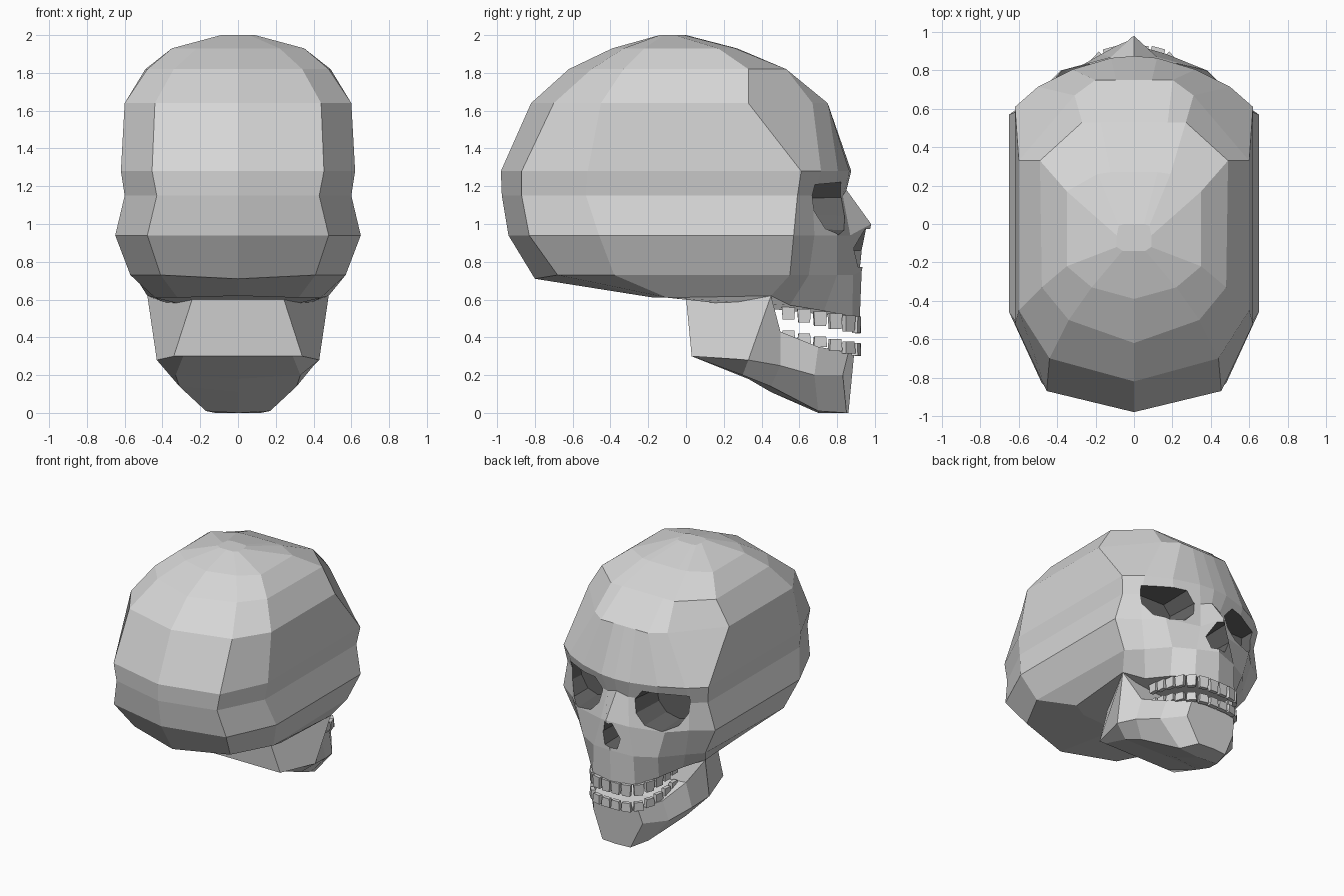
import bpy, bmesh, math
from mathutils import Matrix, Vector

cube = bpy.data.objects.get("Cube")
if cube:
    bpy.data.objects.remove(cube, do_unlink=True)


def make_material(name, value):
    mat = bpy.data.materials.new(name)
    mat.use_nodes = True
    colour = (value, value, value, 1)
    mat.diffuse_color = colour
    mat.node_tree.nodes["Principled BSDF"].inputs["Base Color"].default_value = colour
    return mat


BONE = make_material("bone grey", 0.67)
DARK = make_material("socket dark grey", 0.13)


def add_object(name, bm):
    bmesh.ops.recalc_face_normals(bm, faces=bm.faces)
    mesh = bpy.data.meshes.new(name)
    bm.to_mesh(mesh)
    bm.free()
    obj = bpy.data.objects.new(name, mesh)
    bpy.context.collection.objects.link(obj)
    mesh.materials.append(BONE)
    return obj


def loft(rings):
    """Skin closed rings of equal length and cap both ends."""
    bm = bmesh.new()
    rows = [[bm.verts.new(p) for p in ring] for ring in rings]
    for low, high in zip(rows, rows[1:]):
        for i in range(len(low)):
            j = (i + 1) % len(low)
            bm.faces.new((low[i], low[j], high[j], high[i]))
    bm.faces.new(rows[0])
    bm.faces.new(rows[-1])
    return bm


def mirrored(half):
    """Complete a half ring whose first and last points lie on x = 0."""
    return half + [(-x, y, z) for x, y, z in half[-2:0:-1]]


# Vault rings: height, back y, back corner, side back, side front, temple, front y
vault = [
    (2.00, -.14, (.06, -.14), (.09, -.12), (.09, -.06), (.08, -.01), 0),
    (1.93, -.39, (.22, -.33), (.35, -.22), (.35, .17), (.19, .26), .27),
    (1.82, -.62, (.34, -.50), (.48, -.33), (.49, .33), (.27, .53), .53),
    (1.64, -.82, (.44, -.70), (.60, -.45), (.60, .33), (.31, .67), .75),
]
rings = []
for z, back, corner, side_back, side_front, temple, front in vault:
    points = [(0, back), corner, side_back, side_front, temple,
              (temple[0] * .65, front), (temple[0] * .3, front), (0, front)]
    rings.append(mirrored([(x, y, z) for x, y in points]))

# Face rings: height, middle back point, outline to nose side, middle front point
face = [
    (1.28, (-.98, 1.28), [(.455, -.87), (.62, -.52), (.62, .61), (.50, .715), (.32, .805), (.12, .865)], (.875, 1.28)),
    (1.15, (-.975, 1.15), [(.43, -.87), (.60, -.53), (.60, .59), (.50, .67), (.29, .785), (.09, .83)], (.85, 1.18)),
    (.94, (-.94, .94), [(.48, -.83), (.65, -.46), (.65, .57), (.50, .68), (.38, .80), (.12, .87)], (.98, 1.0)),
    (.73, (-.80, .71), [(.41, -.68), (.57, -.38), (.55, .55), (.45, .65), (.32, .80), (.17, .885)], (.93, .75)),
]
for z, (back, back_z), points, (front, front_z) in face:
    rings.append(mirrored([(0, back, back_z)] + [(x, y, z) for x, y in points] + [(0, front, front_z)]))

# Skull base and lower edge of the upper jaw
rings.append(mirrored([(0, -.2, .62), (.32, -.17, .61), (.44, -.1, .61), (.48, .45, .62),
                       (.36, .55, .57), (.28, .73, .54), (.18, .88, .51), (0, .92, .50)]))
skull = add_object("skull", loft(rings))
skull.data.materials.append(DARK)


def carve(outline, back_y, shrink):
    """Cut a tapering dark hole into the face."""
    cx = sum(p[0] for p in outline) / len(outline)
    cz = sum(p[1] for p in outline) / len(outline)
    front = [(x, 1.1, z) for x, z in outline]
    back = [(cx + (x - cx) * shrink, back_y, cz + (z - cz) * shrink) for x, z in outline]
    cutter = add_object("hole_cutter", loft([front, back]))
    cutter.data.materials.append(DARK)
    cutter.hide_render = True
    for poly in cutter.data.polygons:
        poly.material_index = 1
    mod = skull.modifiers.new("hole", 'BOOLEAN')
    mod.operation = 'DIFFERENCE'
    mod.solver = 'EXACT'
    mod.object = cutter
    bpy.context.view_layer.objects.active = skull
    bpy.ops.object.modifier_apply(modifier=mod.name)
    bpy.data.objects.remove(cutter, do_unlink=True)


# Eye sockets
eye = [(.115, 1.15), (.14, 1.04), (.22, .955), (.36, .925), (.46, .96), (.53, 1.07), (.545, 1.235), (.19, 1.24)]
for side in (1, -1):
    carve([(x * side, z) for x, z in eye], .58, .8)

# Nose opening
carve([(-.035, .98), (.035, .98), (.095, .86), (.06, .765), (-.06, .765), (-.095, .86)], .70, .85)

# Lower jaw, in sections from back to chin: under middle, under edge, side, top edge, top middle
jaw_sections = [
    [(0, .03, .30), (.29, .03, .30), (.34, .03, .30), (.24, 0, .61), (0, 0, .61)],
    [(0, .33, .18), (.33, .30, .20), (.43, .33, .28), (.48, .45, .62), (0, .45, .61)],
    [(0, .45, .11), (.31, .45, .14), (.40, .50, .25), (.35, .50, .43), (0, .50, .40)],
    [(0, .70, 0), (.17, .70, .01), (.33, .68, .20), (.29, .70, .35), (0, .68, .34)],
    [(0, .86, 0), (.12, .85, 0), (.21, .83, .20), (.19, .86, .32), (0, .89, .31)],
]
add_object("lower_jaw", loft([mirrored(s) for s in jaw_sections]))


# Teeth follow a rounded arch, evenly spaced by length
def arch(t):
    return Vector((.27 * math.cos(t) ** .55, .50 + .41 * math.sin(t) ** .7, 0))


def teeth(name, z_back, z_front, height, tip, per_side=7):
    samples = [arch(i / 400 * math.pi / 2) for i in range(401)]
    lengths = [0]
    for a, b in zip(samples, samples[1:]):
        lengths.append(lengths[-1] + (b - a).length)
    bm = bmesh.new()
    for k in range(per_side):
        target = lengths[-1] * (k + .5) / per_side
        i = next(n for n, d in enumerate(lengths) if d >= target)
        spot = samples[i]
        along = samples[min(i + 5, 400)] - samples[max(i - 5, 0)]
        forward = (spot.y - .5) / .41
        z = z_back + (z_front - z_back) * forward
        tall = height * (.8 + .3 * forward)
        for side in (1, -1):
            angle = math.atan2(along.y, along.x * side)
            made = bmesh.ops.create_cube(bm, size=1)["verts"]
            for v in made:
                narrow = .85 if v.co.z * tip > 0 else 1
                v.co = Vector((v.co.x * .072 * narrow, v.co.y * .035 * narrow, v.co.z * tall))
            place = Matrix.Translation((spot.x * side, spot.y, z)) @ Matrix.Rotation(angle, 4, 'Z')
            bmesh.ops.transform(bm, matrix=place, verts=made)
    return add_object(name, bm)


teeth("upper_teeth", .535, .465, .08, -1)
teeth("lower_teeth", .42, .335, .06, 1)
